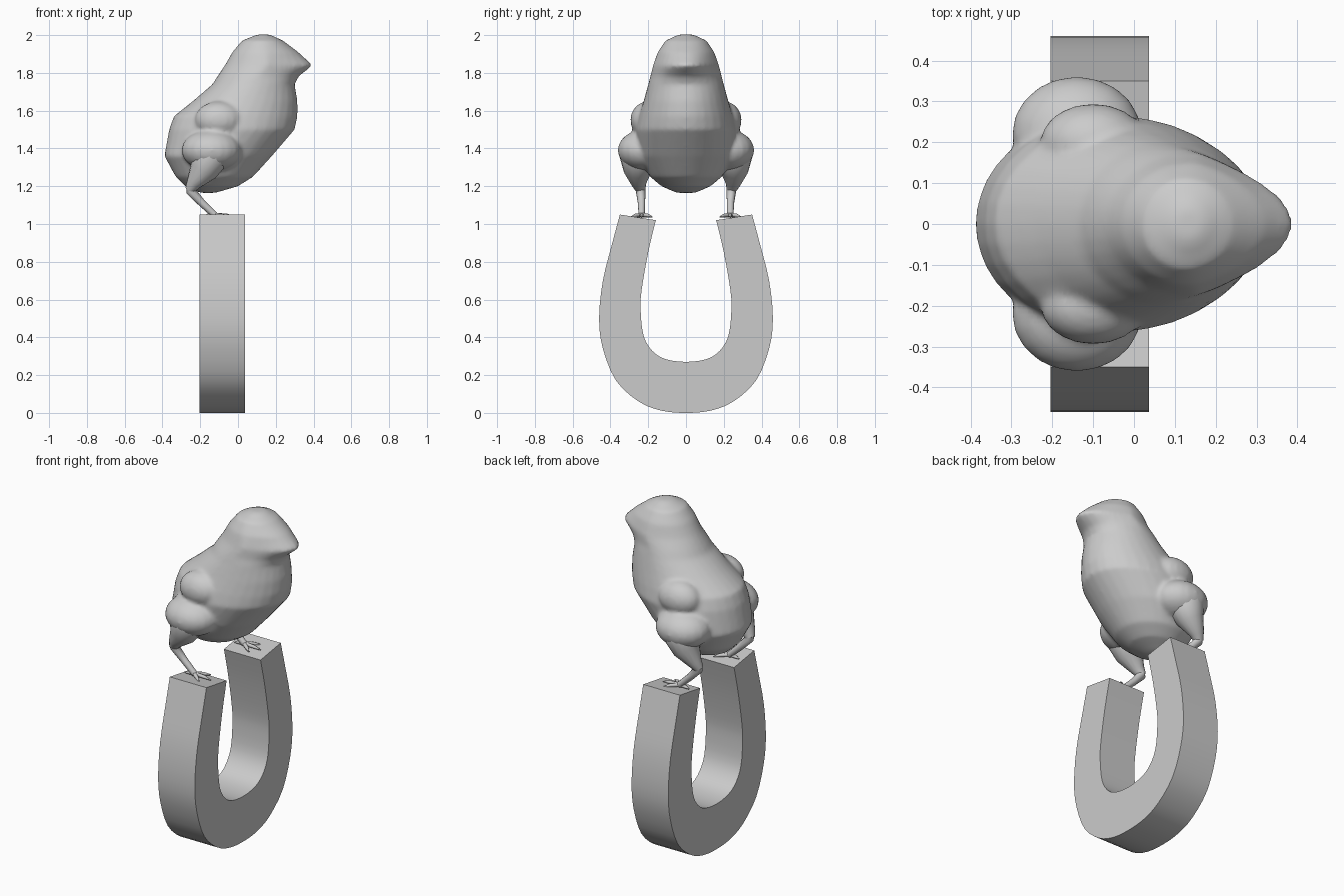
import bpy, bmesh, math
from mathutils import Vector

cube = bpy.data.objects.get("Cube")
if cube:
    bpy.data.objects.remove(cube)

grey = bpy.data.materials.new("plain_grey")
grey.use_nodes = True
grey.diffuse_color = (0.6, 0.6, 0.6, 1)
grey.node_tree.nodes["Principled BSDF"].inputs["Base Color"].default_value = (0.6, 0.6, 0.6, 1)


def finish(name, bm, angle=40):
    bmesh.ops.recalc_face_normals(bm, faces=bm.faces)
    mesh = bpy.data.meshes.new(name)
    bm.to_mesh(mesh)
    bm.free()
    obj = bpy.data.objects.new(name, mesh)
    bpy.context.collection.objects.link(obj)
    mesh.materials.append(grey)
    bpy.ops.object.select_all(action='DESELECT')
    obj.select_set(True)
    bpy.context.view_layer.objects.active = obj
    bpy.ops.object.shade_smooth_by_angle(angle=math.radians(angle))
    return obj


def loft(bm, rings):
    """Skin a list of equal-sized point rings and cap both ends."""
    rows = [[bm.verts.new(p) for p in ring] for ring in rings]
    n = len(rows[0])
    for a, b in zip(rows, rows[1:]):
        for i in range(n):
            j = (i + 1) % n
            bm.faces.new((a[i], a[j], b[j], b[i]))
    bm.faces.new(rows[0][::-1])
    bm.faces.new(rows[-1])


def tube(bm, path, sides=10):
    """Round tapering limb through (x, y, z, radius) points."""
    pts = [Vector(p[:3]) for p in path]
    rings = []
    for i, p in enumerate(pts):
        d = pts[min(i + 1, len(pts) - 1)] - pts[max(i - 1, 0)]
        u = d.cross(Vector((0, 1, 0))).normalized()
        v = d.cross(u).normalized()
        r = path[i][3]
        rings.append([p + r * (u * math.cos(t) + v * math.sin(t))
                      for t in (math.tau * k / sides for k in range(sides))])
    loft(bm, rings)


def smooth_path(pts, steps=3):
    """Catmull-Rom resampling of a 2D profile."""
    out = []
    for i in range(len(pts) - 1):
        a, b, c, d = (Vector(pts[min(max(i + k, 0), len(pts) - 1)]) for k in (-1, 0, 1, 2))
        for s in range(steps):
            t = s / steps
            out.append(b + 0.5 * t * (c - a + t * (2 * a - 5 * b + 4 * c - d
                                                   + t * (3 * b - a - 3 * c + d))))
    return out + [Vector(pts[-1])]


# Horseshoe stand: mirrored profile extruded along x
full = lambda half: half + [(-y, z) for y, z in half[-2::-1]]
outer = smooth_path(full([(.35, 1.05), (.39, .9), (.44, .7), (.46, .5), (.44, .34),
                          (.37, .17), (.25, .06), (.13, .012), (0, 0)]))
inner = smooth_path(full([(.16, 1.02), (.2, .85), (.235, .65), (.24, .54), (.225, .41),
                          (.18, .33), (.11, .285), (0, .27)]))
bm = bmesh.new()
profile = outer + inner[::-1]
loft(bm, [[(x, y, z) for y, z in profile] for x in (-.205, .037)])
finish("horseshoe_stand", bm)

# Bird body: level sections (height, back, front, half width, front pointedness)
sections = [(1.165, -.2, -.12, .05, 1), (1.2, -.28, 0, .13, 1), (1.25, -.33, .08, .19, 1),
            (1.36, -.39, .18, .25, 1), (1.5, -.365, .3, .265, 1), (1.57, -.34, .315, .25, 1),
            (1.65, -.24, .315, .225, 1), (1.74, -.135, .3, .2, 1), (1.78, -.11, .32, .19, 1.3),
            (1.84, -.07, .395, .175, 2), (1.91, -.03, .32, .15, 1.4), (1.97, .02, .24, .11, 1),
            (2.003, .1, .17, .04, 1)]
rings = []
for z, back, front, w, q in sections:
    mid = back + (front - back) * .48
    ring = []
    for k in range(32):
        c, s = math.cos(math.tau * k / 32), math.sin(math.tau * k / 32)
        x = mid + (front - mid) * c ** q if c > 0 else mid + (mid - back) * c
        ring.append((x, w * s, z))
    rings.append(ring)
bm = bmesh.new()
loft(bm, rings)

# Folded wings and hips bulge from the body
for side in (1, -1):
    for centre, size in (((-.1, .2, 1.55), (.13, .095, .1)),
                         ((-.14, .22, 1.39), (.16, .142, .11))):
        ball = bmesh.ops.create_uvsphere(bm, u_segments=20, v_segments=12, radius=1)["verts"]
        bmesh.ops.scale(bm, verts=ball, vec=size)
        bmesh.ops.translate(bm, verts=ball, vec=(centre[0], side * centre[1], centre[2]))
body = finish("bird_body", bm, 180)
remesh = body.modifiers.new("fuse", 'REMESH')
remesh.mode = 'VOXEL'
remesh.voxel_size = .012
remesh.use_smooth_shade = True
relax = body.modifiers.new("relax", 'SMOOTH')
relax.factor = .5
relax.iterations = 6

# Legs and feet
for side, label in ((1, "left"), (-1, "right")):
    bm = bmesh.new()
    tube(bm, [(-.14, side * .235, 1.42, .1), (-.155, side * .25, 1.35, .105),
              (-.185, side * .255, 1.28, .075), (-.235, side * .25, 1.215, .04),
              (-.255, side * .24, 1.18, .026)], 16)
    finish(label + "_thigh", bm, 60)
    bm = bmesh.new()
    tube(bm, [(-.245, side * .245, 1.21, .028), (-.25, side * .24, 1.175, .026),
              (-.19, side * .235, 1.11, .02), (-.12, side * .235, 1.045, .017)])
    finish(label + "_shank", bm, 60)
    bm = bmesh.new()
    for angle, length in ((0, .11), (38, .09), (-38, .09), (180, .06)):
        dx, dy = math.cos(math.radians(angle)), math.sin(math.radians(angle))
        tube(bm, [(-.125 + dx * t * length, side * .235 + dy * t * length, z, r)
                  for t, z, r in ((0, 1.048, .012), (.6, 1.045, .01), (1, 1.038, .003))], 8)
    finish(label + "_foot", bm, 60)
